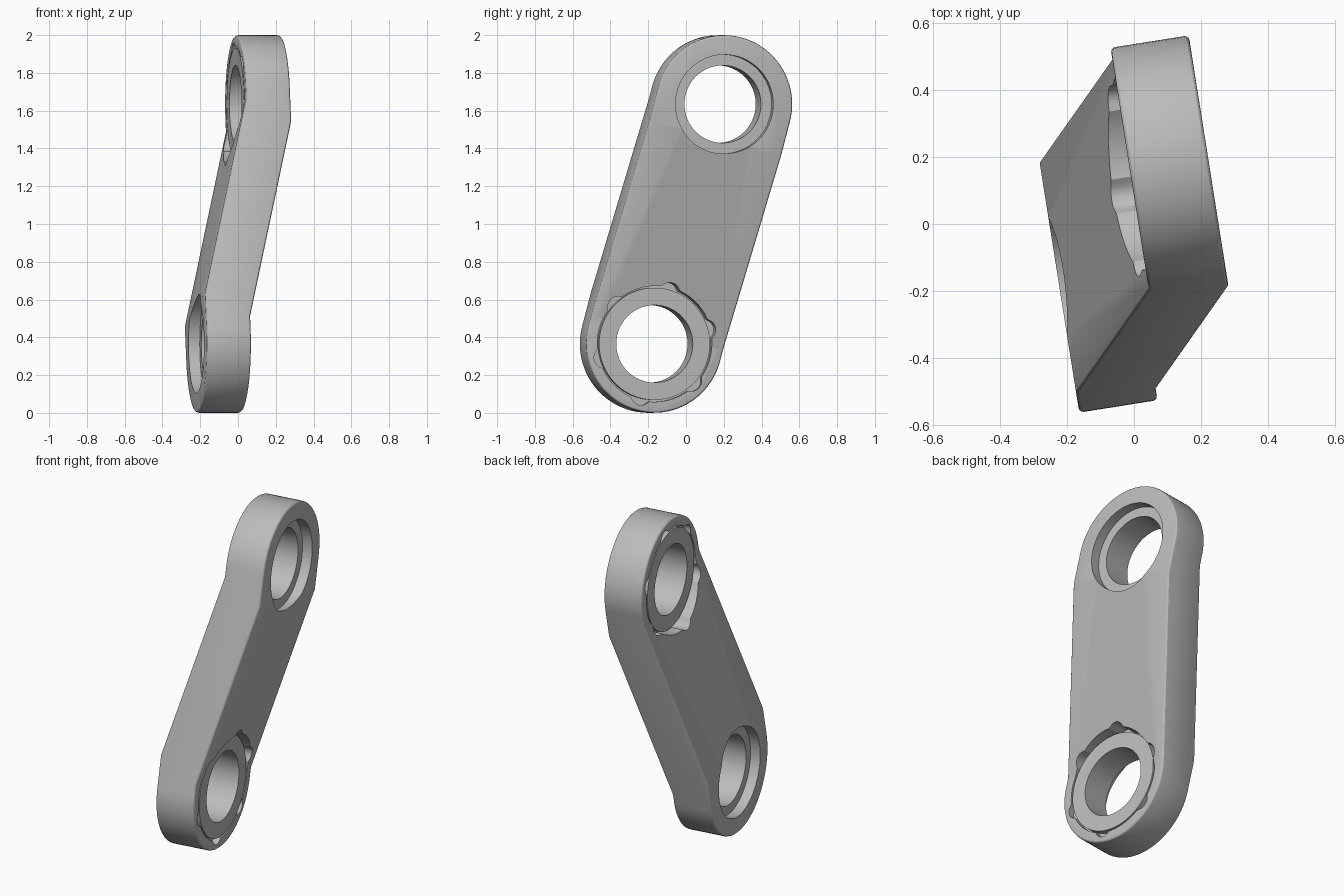
import bpy, bmesh, math
from mathutils import Matrix

cube = bpy.data.objects.get("Cube")
if cube:
    bpy.data.objects.remove(cube, do_unlink=True)

# Local frame: x = through the plate, y = across its width, z = along its length
HALF = 0.656      # centre to each eye
END_R = 0.365     # rounded end radius
HOLE_R, BORE_R, BOSS_R, POCKET_R = 0.205, 0.262, 0.297, 0.307
INNER, OUTER = 0.013, 0.25   # levels of the two faces of each end
GROOVE, BORE_DEPTH = 0.04, 0.06

steel = bpy.data.materials.new("plain grey")
steel.use_nodes = True
grey = (0.5, 0.5, 0.5, 1)
steel.diffuse_color = grey
steel.node_tree.nodes["Principled BSDF"].inputs["Base Color"].default_value = grey


def prism(name, outline, axis, a, b):
    """Extrude a 2D outline between levels a and b along x or y."""
    def place(u, v, level):
        return (level, u, v) if axis == "x" else (u, level, v)
    bm = bmesh.new()
    low = [bm.verts.new(place(u, v, a)) for u, v in outline]
    high = [bm.verts.new(place(u, v, b)) for u, v in outline]
    bm.faces.new(low)
    bm.faces.new(high)
    for i in range(len(low)):
        j = (i + 1) % len(low)
        bm.faces.new((low[i], low[j], high[j], high[i]))
    bmesh.ops.recalc_face_normals(bm, faces=bm.faces)
    mesh = bpy.data.meshes.new(name)
    bm.to_mesh(mesh)
    bm.free()
    obj = bpy.data.objects.new(name, mesh)
    bpy.context.collection.objects.link(obj)
    return obj


def polar(radius, centre=0, steps=96):
    """Closed outline around an eye; radius is a function of the angle from z."""
    angles = [2 * math.pi * i / steps for i in range(steps)]
    return [(radius(t) * math.sin(t), centre + radius(t) * math.cos(t)) for t in angles]


def apply(obj, mod):
    bpy.ops.object.select_all(action="DESELECT")
    bpy.context.view_layer.objects.active = obj
    obj.select_set(True)
    bpy.ops.object.modifier_apply(modifier=mod.name)


def boolean(obj, tool, operation="DIFFERENCE"):
    mod = obj.modifiers.new("cut", "BOOLEAN")
    mod.operation, mod.solver, mod.object = operation, "EXACT", tool
    apply(obj, mod)
    bpy.data.objects.remove(tool, do_unlink=True)


def lobed(t):
    """Pocket radius with six rounded notches."""
    step = math.pi / 3
    phi = (t + step / 2) % step - step / 2
    c, rho = 0.28, 0.054
    root = rho ** 2 - (c * math.sin(phi)) ** 2
    return max(POCKET_R, c * math.cos(phi) + math.sqrt(root)) if root > 0 else POCKET_R


# Cranked plate: stadium outline intersected with an offset side profile
arc = [math.pi * i / 40 for i in range(41)]
top = [(END_R * math.cos(t), HALF + END_R * math.sin(t)) for t in arc]
link = prism("offset_link", top + [(-u, -v) for u, v in top], "x", -0.6, 0.6)
face = [(-INNER, -1.3), (-INNER, -0.596), (OUTER, 0.47), (OUTER, 1.3)]
boolean(link, prism("side_profile", face + [(-u, -v) for u, v in face], "y", -1, 1), "INTERSECT")

# Softened rim
bevel = link.modifiers.new("rim", "BEVEL")
bevel.width, bevel.segments = 0.014, 3
bevel.limit_method, bevel.angle_limit = "ANGLE", math.radians(50)
apply(link, bevel)

# Each eye: counterbore outside, notched groove around a boss inside, through hole
for side in (1, -1):
    z = side * HALF

    def ring(name, radius, a, b):
        return prism(name, polar(radius, z, 180), "x", side * a, side * b)

    boolean(link, ring("counterbore", lambda t: BORE_R, OUTER - BORE_DEPTH, 0.6))
    pocket = ring("pocket", lobed, INNER + GROOVE, -0.5)
    boolean(pocket, ring("boss", lambda t: BOSS_R, INNER, 0.4))
    boolean(link, pocket)
    boolean(link, ring("eye_hole", lambda t: HOLE_R, -0.7, 0.7))

# Lean and turn into place, then finish
turn = Matrix.Rotation(math.radians(9), 4, "Z") @ Matrix.Rotation(-math.asin(0.254), 4, "X")
link.data.transform(Matrix.Translation((0, 0, 1)) @ turn)
link.data.materials.clear()
link.data.materials.append(steel)
for poly in link.data.polygons:
    poly.material_index = 0
bpy.ops.object.select_all(action="DESELECT")
link.select_set(True)
bpy.context.view_layer.objects.active = link
bpy.ops.object.shade_smooth_by_angle(angle=math.radians(25))
